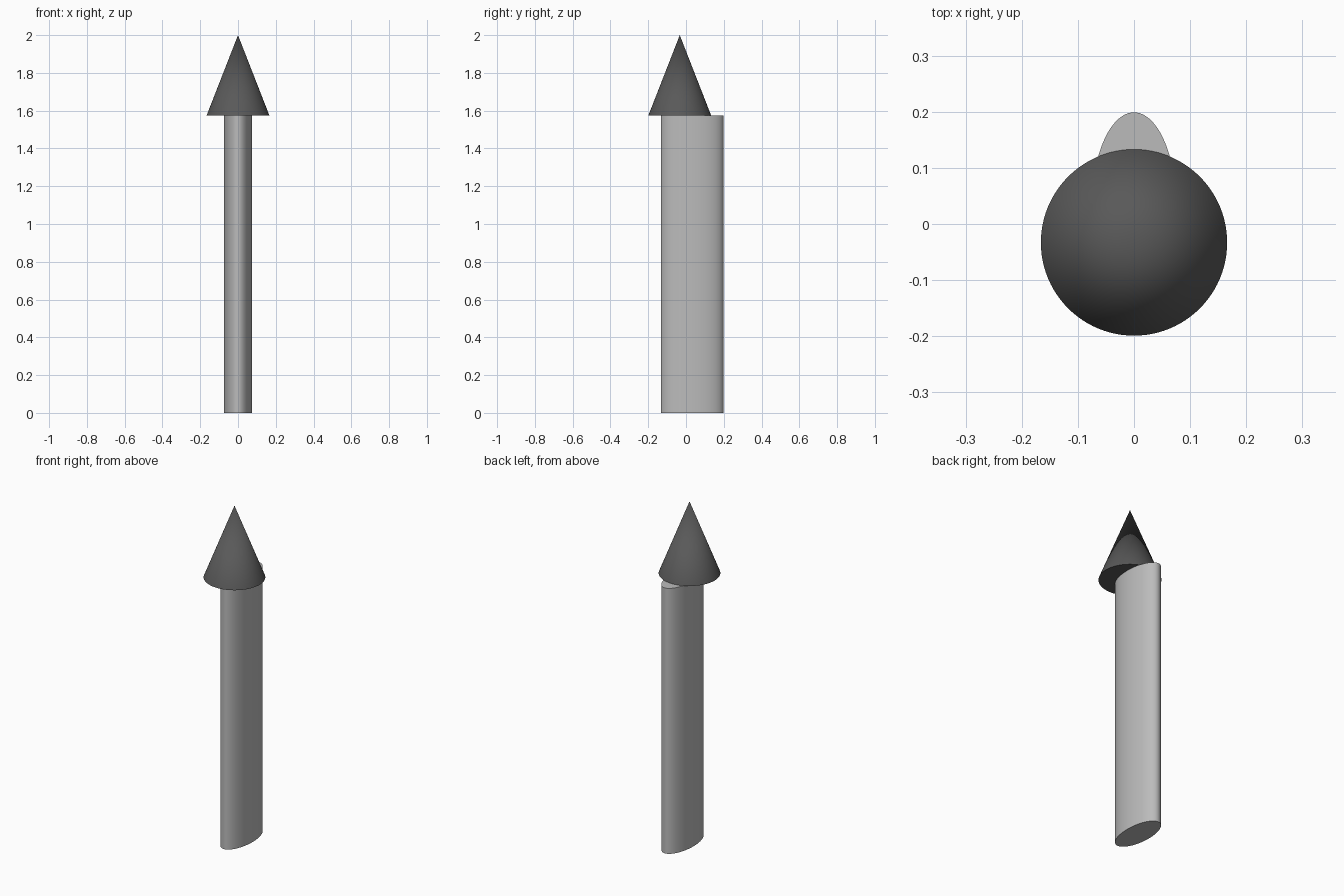
import bpy, math

cube = bpy.data.objects.get("Cube")
if cube:
    bpy.data.objects.remove(cube, do_unlink=True)


def make_material(name, value):
    mat = bpy.data.materials.new(name)
    mat.use_nodes = True
    colour = (value, value, value, 1)
    mat.diffuse_color = colour
    mat.node_tree.nodes["Principled BSDF"].inputs["Base Color"].default_value = colour
    return mat


def finish(name, mat):
    obj = bpy.context.object
    obj.name = name
    obj.data.materials.append(mat)
    bpy.ops.object.transform_apply(location=False, rotation=False, scale=True)
    bpy.ops.object.shade_smooth_by_angle(angle=math.radians(30))


TIP_BASE = 1.575   # height where the shaft meets the tip
RADIUS = 0.166

# Shaft: tall cylinder flattened sideways into an oval section
bpy.ops.mesh.primitive_cylinder_add(vertices=96, radius=1, depth=1,
                                    location=(0, 0.033, TIP_BASE / 2))
bpy.context.object.scale = (0.075, RADIUS, TIP_BASE)
finish("shaft", make_material("light grey", 0.5))

# Tip: round cone set towards the front of the shaft
height = 2 - TIP_BASE
bpy.ops.mesh.primitive_cone_add(vertices=96, radius1=RADIUS, radius2=0, depth=height,
                                location=(0, -0.033, TIP_BASE + height / 2))
finish("pointed_tip", make_material("dark grey", 0.1))
